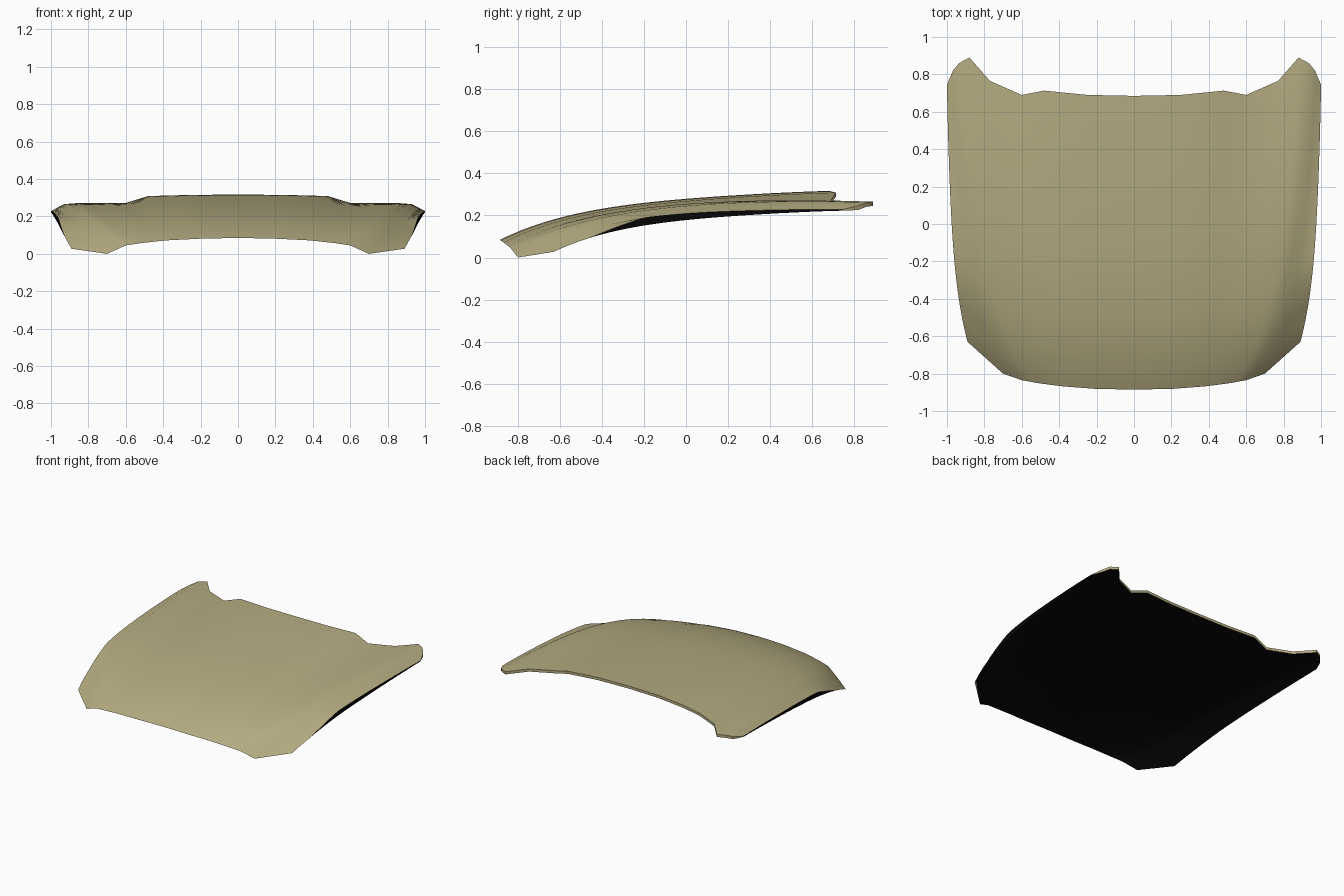
import bpy, bmesh, math

cube = bpy.data.objects.get("Cube")
if cube:
    bpy.data.objects.remove(cube, do_unlink=True)


def material(name, rgb):
    m = bpy.data.materials.new(name)
    m.use_nodes = True
    m.diffuse_color = (*rgb, 1)
    bsdf = m.node_tree.nodes["Principled BSDF"]
    bsdf.inputs["Base Color"].default_value = (*rgb, 1)
    bsdf.inputs["Roughness"].default_value = 0.6
    return m


tan = material("tan paint", (0.46, 0.41, 0.22))
black = material("black underside", (0.002, 0.002, 0.002))

# Lengthwise ribs of the left half: front point, rear point, upward bow
RIBS = [
    ((0, -.885, .085), (0, .685, .317), 0),
    ((.2, -.882, .081), (.25, .69, .315), 0),
    ((.38, -.868, .072), (.48, .713, .309), 0),
    ((.43, -.862, .067), (.6, .69, .272), .012),
    ((.52, -.85, .057), (.77, .765, .269), .025),
    ((.56, -.842, .051), (.88, .89, .266), .028),
    ((.6, -.835, .045), (.935, .86, .262), .028),
    ((.7, -.8, 0), (.968, .82, .246), .02),
    ((.89, -.63, .027), (1, .745, .223), 0),
]
ROWS = 28
EDGE = len(RIBS) - 1


def ease(s):
    # Steep nose that flattens towards the rear
    return 1 - .55 * (1 - s) ** 5 - .45 * (1 - s) ** 1.3


def edge_height(s):
    # Height of the dark side return below the painted edge
    if s < .13:
        return 0
    return min((s - .13) * .2, .038 - .048 * (s - .32))


def rib_point(rib, s):
    a, b, bow = rib
    e = ease(s)
    return (a[0] + (b[0] - a[0]) * e,
            a[1] + (b[1] - a[1]) * s,
            a[2] + (b[2] - a[2]) * e + bow * math.sin(math.pi * s))


def skin_rib(i, s):
    x, y, z = rib_point(RIBS[i], s)
    return (x, y, z + edge_height(s)) if i == EDGE else (x, y, z)


def bottom_edge(s):
    x, y, z = rib_point(RIBS[EDGE], s)
    return (x - .1 * edge_height(s), y, z)


def under_rib(i, s):
    if i == EDGE:
        return bottom_edge(s)
    x, y, z = rib_point(RIBS[i], s)
    return (x, y, z - .012 * min(1, s * 8) - .008 * s)


def mirrored(points):
    # Full row from a half row that starts on the centre line
    return [(-x, y, z) for x, y, z in reversed(points[1:])] + points


def build(name, rows, mat, flip=False):
    bm = bmesh.new()
    grid = [[bm.verts.new(p) for p in row] for row in rows]
    for r0, r1 in zip(grid, grid[1:]):
        for k in range(len(r0) - 1):
            f = bm.faces.new((r0[k], r0[k + 1], r1[k + 1], r1[k]))
            if flip:
                f.normal_flip()
    bmesh.ops.remove_doubles(bm, verts=bm.verts, dist=.0001)
    mesh = bpy.data.meshes.new(name)
    bm.to_mesh(mesh)
    bm.free()
    mesh.materials.append(mat)
    ob = bpy.data.objects.new(name, mesh)
    bpy.context.collection.objects.link(ob)
    bpy.ops.object.select_all(action="DESELECT")
    ob.select_set(True)
    bpy.context.view_layer.objects.active = ob
    bpy.ops.object.shade_smooth_by_angle(angle=math.radians(35))
    return ob


steps = [(k / ROWS) ** 1.3 for k in range(ROWS + 1)]
ribs = range(len(RIBS))

# Painted outer panel
build("hood_skin", [mirrored([skin_rib(i, s) for i in ribs]) for s in steps], tan)

# Dark inner panel
build("hood_underside", [mirrored([under_rib(i, s) for i in ribs]) for s in steps],
      black, flip=True)

# Painted rear edge joining the two panels
build("rear_lip", [mirrored([skin_rib(i, 1) for i in ribs]),
                   mirrored([under_rib(i, 1) for i in ribs])], tan, flip=True)

# Dark returns along both sides
for side, label in ((1, "left"), (-1, "right")):
    lines = [[(side * x, y, z) for x, y, z in map(fn, steps)]
             for fn in (bottom_edge, lambda s: skin_rib(EDGE, s))]
    build(label + "_side_return", lines, black, flip=side > 0)
